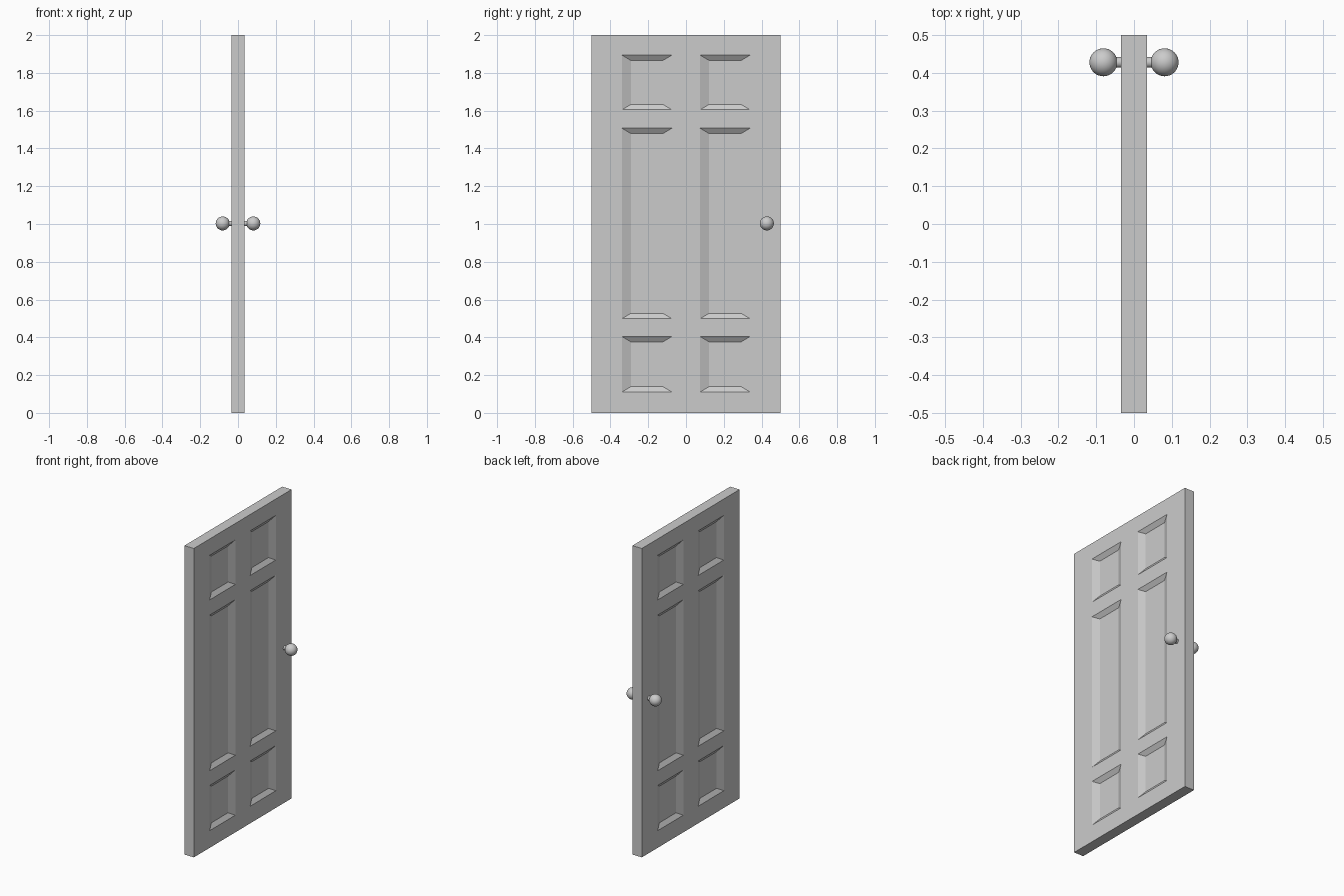
import bpy, bmesh, math
from mathutils import Matrix

if "Cube" in bpy.data.objects:
    bpy.data.objects.remove(bpy.data.objects["Cube"])

HALF = 0.034                     # half the slab thickness
DEPTH = 0.02                     # panel recess depth
INSET_Y, INSET_Z = 0.047, 0.028  # width of the sloped panel borders
YS = [-0.5, -0.339, -0.075, 0.075, 0.339, 0.5]
ZS = [0, 0.111, 0.404, 0.499, 1.507, 1.605, 1.894, 2.0]


def add_object(name, bm):
    bmesh.ops.recalc_face_normals(bm, faces=bm.faces)
    mesh = bpy.data.meshes.new(name)
    bm.to_mesh(mesh)
    bm.free()
    ob = bpy.data.objects.new(name, mesh)
    bpy.context.collection.objects.link(ob)
    mirror = ob.modifiers.new("both_sides", 'MIRROR')
    mirror.use_axis[0] = True
    return ob


# Door slab: one gridded face with six recessed panels, mirrored to the back
bm = bmesh.new()
grid = [[bm.verts.new((HALF, y, z)) for z in ZS] for y in YS]
for i in range(len(YS) - 1):
    for j in range(len(ZS) - 1):
        outer = [grid[i][j], grid[i + 1][j], grid[i + 1][j + 1], grid[i][j + 1]]
        if i % 2 == 0 or j % 2 == 0:
            bm.faces.new(outer)
            continue
        signs = [(1, 1), (-1, 1), (-1, -1), (1, -1)]
        inner = [bm.verts.new((HALF - DEPTH, v.co.y + sy * INSET_Y, v.co.z + sz * INSET_Z))
                 for v, (sy, sz) in zip(outer, signs)]
        bm.faces.new(inner)
        for k in range(4):
            n = (k + 1) % 4
            bm.faces.new((outer[k], outer[n], inner[n], inner[k]))

# Slab edges run back to the mirror plane
rim = [e for e in bm.edges if e.is_boundary]
ext = bmesh.ops.extrude_edge_only(bm, edges=rim)["geom"]
for v in ext:
    if isinstance(v, bmesh.types.BMVert):
        v.co.x = 0
add_object("door_slab", bm)

# Knob: ball on a short stem, one on each side
KNOB_Y, KNOB_Z = 0.428, 1.003
turn = Matrix.Rotation(math.pi / 2, 4, 'Y')
bm = bmesh.new()
bmesh.ops.create_uvsphere(bm, u_segments=32, v_segments=16, radius=0.037,
                          matrix=Matrix.Translation((0.081, KNOB_Y, KNOB_Z)) @ turn)
bmesh.ops.create_cone(bm, cap_ends=True, segments=32, radius1=0.014, radius2=0.014, depth=0.04,
                      matrix=Matrix.Translation((0.045, KNOB_Y, KNOB_Z)) @ turn)
knob = add_object("door_knobs", bm)
bpy.context.view_layer.objects.active = knob
knob.select_set(True)
bpy.ops.object.shade_smooth_by_angle(angle=math.radians(40))
